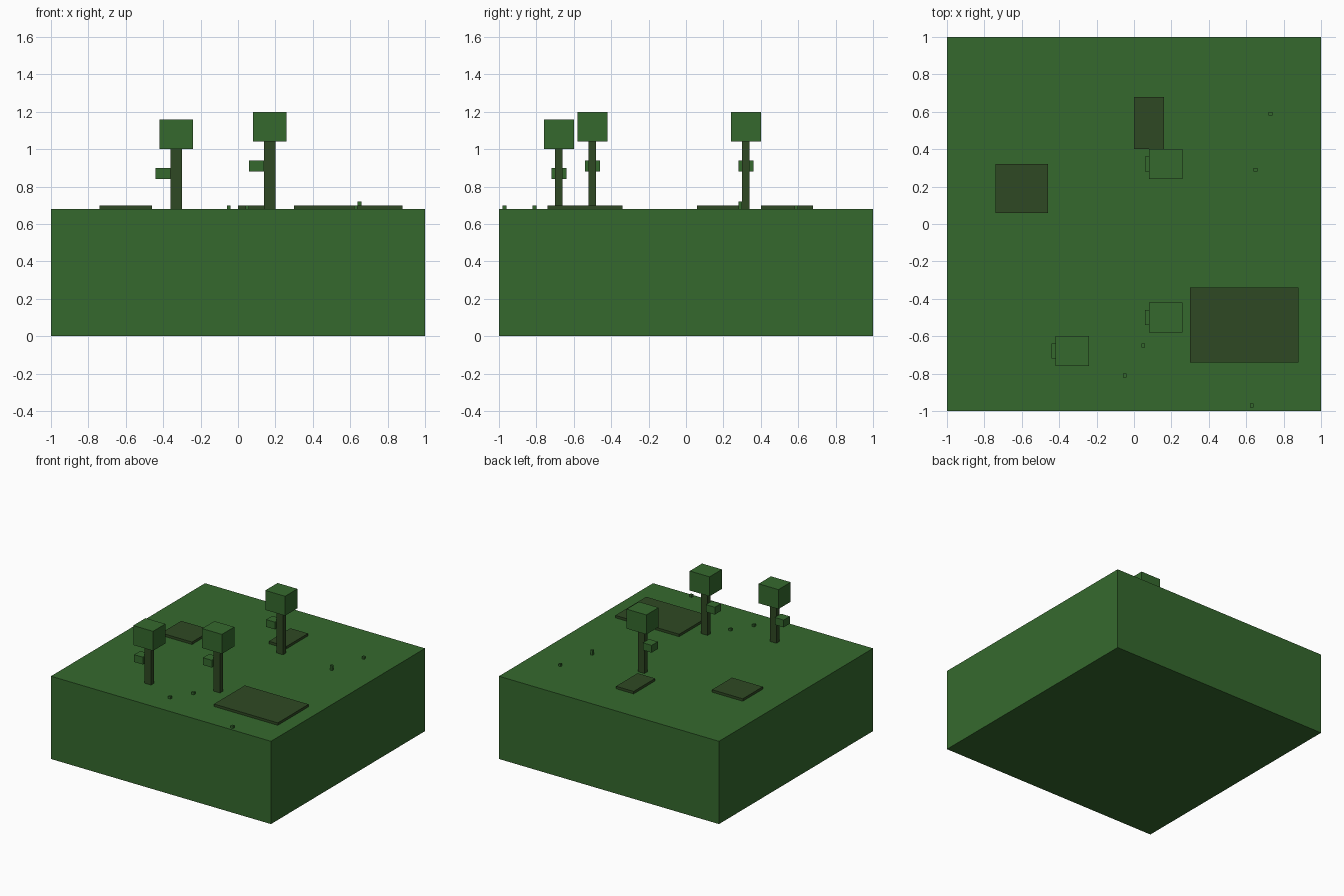
import bpy
import bmesh
from mathutils import Vector

if "Cube" in bpy.data.objects:
    bpy.data.objects.remove(bpy.data.objects["Cube"], do_unlink=True)


def make_material(name, color):
    mat = bpy.data.materials.new(name)
    mat.use_nodes = True
    mat.diffuse_color = color
    bsdf = next(n for n in mat.node_tree.nodes if n.type == 'BSDF_PRINCIPLED')
    bsdf.inputs["Base Color"].default_value = color
    bsdf.inputs["Roughness"].default_value = 0.9
    return mat


grass = make_material("grass green", (0.0356, 0.141, 0.0265, 1))
bark = make_material("dark olive", (0.0284, 0.0666, 0.0168, 1))


def box(name, low, high, mat):
    """Flat-shaded box spanning two opposite corners."""
    low, high = Vector(low), Vector(high)
    mesh = bpy.data.meshes.new(name)
    bm = bmesh.new()
    bmesh.ops.create_cube(bm, size=1)
    bmesh.ops.scale(bm, vec=high - low, verts=bm.verts)
    bmesh.ops.translate(bm, vec=(low + high) / 2, verts=bm.verts)
    bm.to_mesh(mesh)
    bm.free()
    mesh.materials.append(mat)
    obj = bpy.data.objects.new(name, mesh)
    bpy.context.collection.objects.link(obj)
    return obj


GROUND = 0.68

# Ground block
box("ground_block", (-1, -1, 0), (1, 1, GROUND), grass)


# Trees: trunk, crown and a side tuft on the model's right
def tree(name, x, y, crown_z):
    box(name + "_trunk", (x - 0.03, y - 0.02, GROUND), (x + 0.03, y + 0.02, crown_z), bark)
    box(name + "_crown", (x - 0.09, y - 0.08, crown_z), (x + 0.09, y + 0.08, crown_z + 0.16), grass)
    box(name + "_side_tuft", (x - 0.11, y - 0.04, crown_z - 0.16),
        (x - 0.03, y + 0.04, crown_z - 0.10), grass)


tree("front_right_tree", -0.33, -0.68, 1.00)
tree("front_left_tree", 0.17, -0.50, 1.04)
tree("back_tree", 0.17, 0.32, 1.04)

# Raised soil patches
for name, x0, x1, y0, y1 in (("large_patch", 0.30, 0.88, -0.74, -0.34),
                             ("side_patch", -0.74, -0.46, 0.06, 0.32),
                             ("back_patch", 0.00, 0.16, 0.40, 0.68)):
    box(name, (x0, y0, GROUND), (x1, y1, GROUND + 0.02), bark)

# Small sprouts
for i, (x, y, h) in enumerate(((0.05, -0.65, 0.02), (-0.05, -0.81, 0.02), (0.63, -0.97, 0.02),
                               (0.73, 0.59, 0.02), (0.65, 0.29, 0.04)), 1):
    box(f"sprout_{i}", (x - 0.01, y - 0.01, GROUND), (x + 0.01, y + 0.01, GROUND + h), grass)
